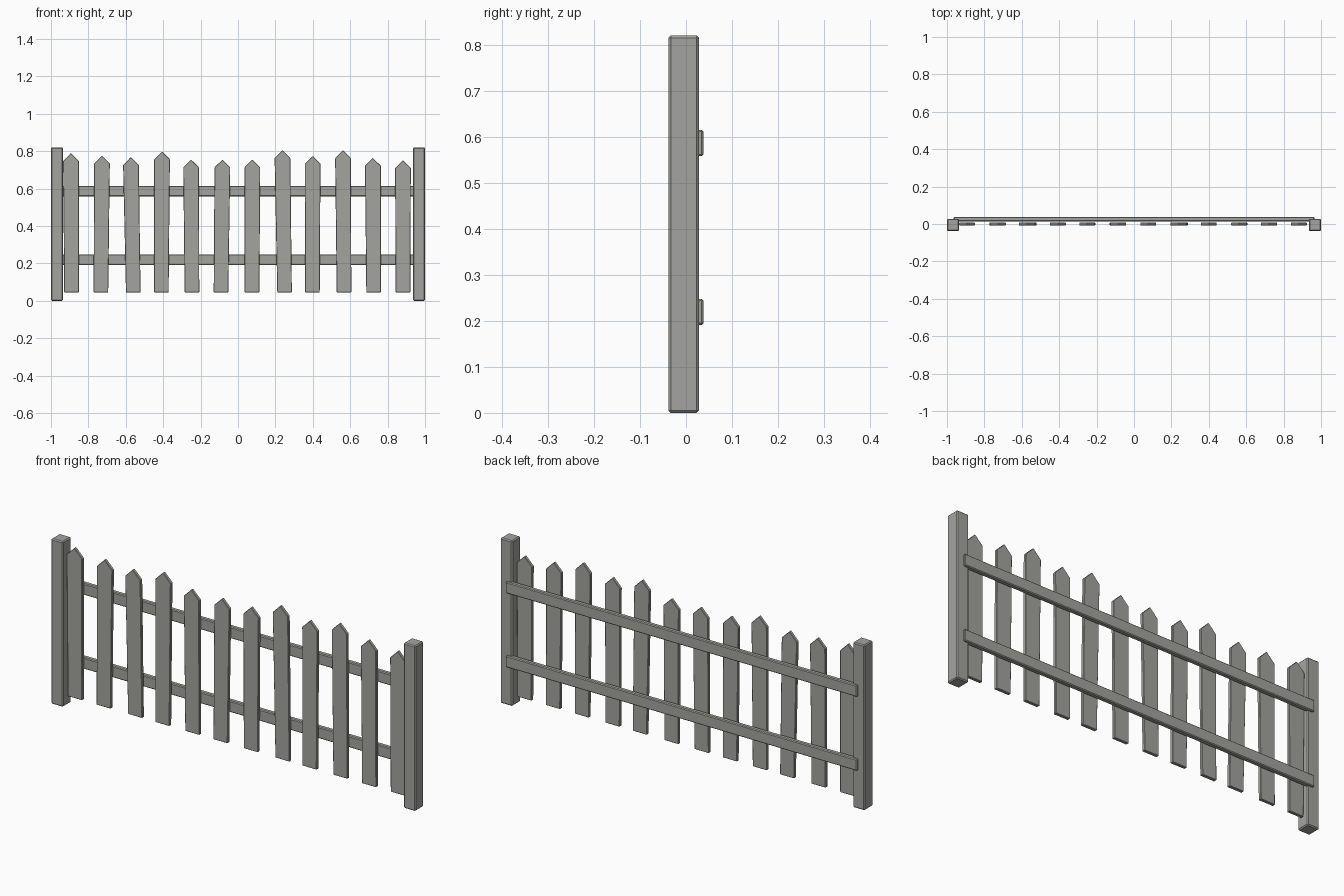
import bpy, bmesh

if "Cube" in bpy.data.objects:
    bpy.data.objects.remove(bpy.data.objects["Cube"])

wood = bpy.data.materials.new("weathered_grey_wood")
wood.diffuse_color = (0.37, 0.37, 0.345, 1)
wood.use_nodes = True
wood.node_tree.nodes["Principled BSDF"].inputs["Base Color"].default_value = wood.diffuse_color


def finish(bm, name, bevel):
    """Chamfer all hard edges and turn the bmesh into an object."""
    bmesh.ops.recalc_face_normals(bm, faces=bm.faces)
    bmesh.ops.bevel(bm, geom=list(bm.edges), offset=bevel, segments=1,
                    affect='EDGES', clamp_overlap=True)
    mesh = bpy.data.meshes.new(name)
    bm.to_mesh(mesh)
    bm.free()
    mesh.materials.append(wood)
    obj = bpy.data.objects.new(name, mesh)
    bpy.context.collection.objects.link(obj)


def box(name, lo, hi, bevel):
    bm = bmesh.new()
    bmesh.ops.create_cube(bm, size=1)
    for v in bm.verts:
        v.co = [(a + b) / 2 + c * (b - a) for a, b, c in zip(lo, hi, v.co)]
    finish(bm, name, bevel)


def picket(name, x_bottom, x_top, peak):
    """Leaning board with a pointed top slightly wider than the board."""
    z0, shoulder = 0.045, peak - 0.042
    half, head = 0.039, 0.042
    profile = [(-half, z0), (half, z0), (head, shoulder), (0, peak), (-head, shoulder)]
    bm = bmesh.new()
    verts = []
    for dx, z in profile:
        t = (z - z0) / (peak - z0)
        verts.append(bm.verts.new((x_bottom + (x_top - x_bottom) * t + dx, -0.008, z)))
    face = bm.faces.new(verts)
    ext = bmesh.ops.extrude_face_region(bm, geom=[face])
    for v in ext["geom"]:
        if isinstance(v, bmesh.types.BMVert):
            v.co.y = 0.008
    finish(bm, name, 0.002)


# End posts
for side, x in (("left", -1.0), ("right", 0.935)):
    box(side + "_post", (x, -0.038, 0), (x + 0.065, 0.028, 0.82), 0.005)

# Horizontal rails behind the pickets
for level, z in (("lower", 0.191), ("upper", 0.558)):
    box(level + "_rail", (-0.965, 0.014, z), (0.965, 0.038, z + 0.057), 0.004)

# Pickets: bottom x, top x, peak height
pickets = [
    (-0.890, -0.893, 0.790), (-0.733, -0.727, 0.776), (-0.560, -0.573, 0.768),
    (-0.410, -0.406, 0.798), (-0.246, -0.251, 0.755), (-0.091, -0.083, 0.755),
    (0.075, 0.077, 0.755), (0.249, 0.237, 0.805), (0.398, 0.399, 0.774),
    (0.567, 0.561, 0.804), (0.725, 0.721, 0.764), (0.882, 0.882, 0.752),
]
for i, (xb, xt, peak) in enumerate(pickets):
    picket(f"picket_{i + 1}", xb, xt, peak)
